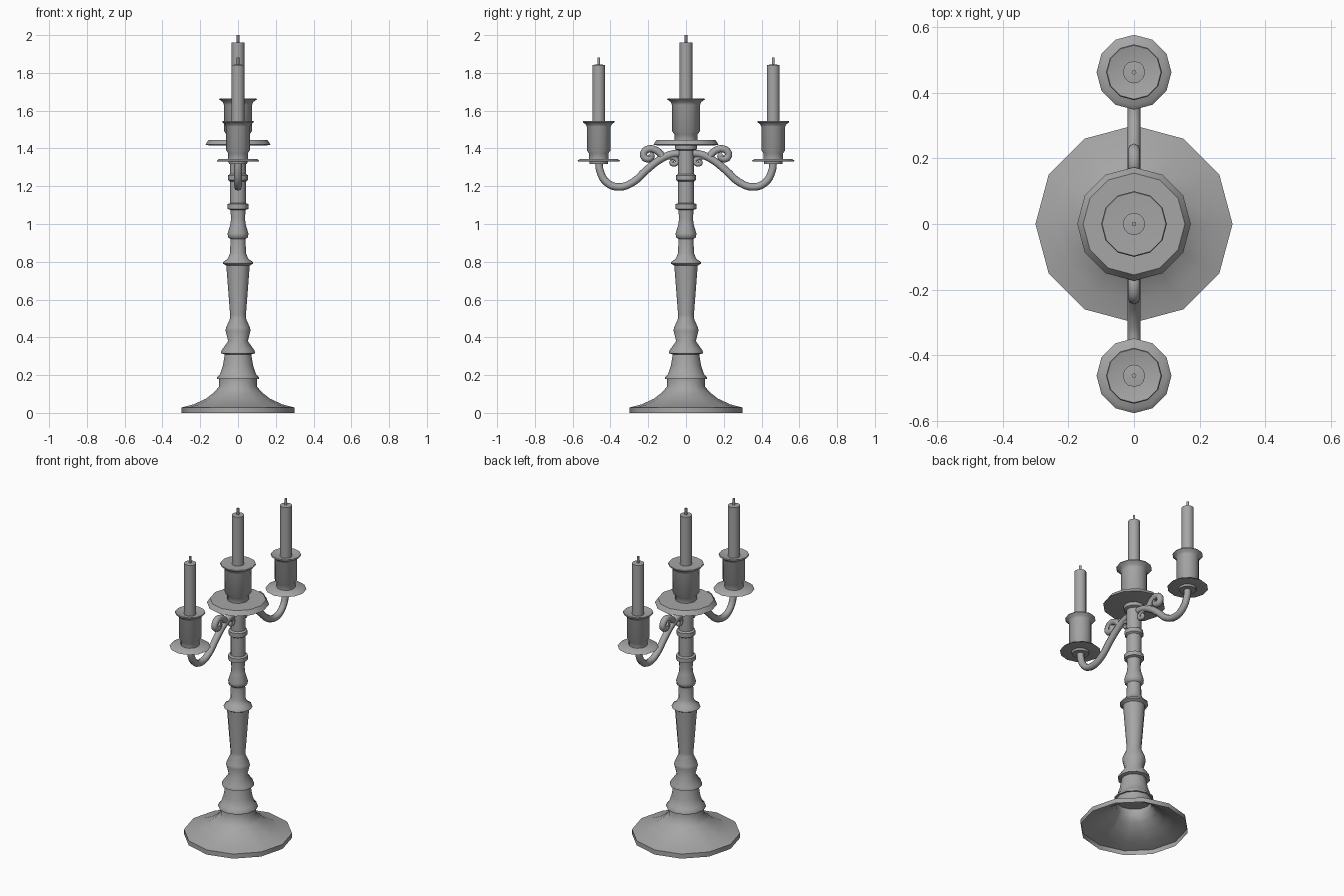
import bpy, bmesh, math

if "Cube" in bpy.data.objects:
    bpy.data.objects.remove(bpy.data.objects["Cube"])

SIDES = 12

grey = bpy.data.materials.new("dark_metal")
grey.diffuse_color = (0.38, 0.38, 0.38, 1)
grey.use_nodes = True
grey.node_tree.nodes["Principled BSDF"].inputs["Base Color"].default_value = grey.diffuse_color


def finish(obj, angle=35):
    obj.data.materials.clear()
    obj.data.materials.append(grey)
    bpy.ops.object.select_all(action='DESELECT')
    obj.select_set(True)
    bpy.context.view_layer.objects.active = obj
    bpy.ops.object.shade_smooth_by_angle(angle=math.radians(angle))


def lathe(name, profile, y=0.0, angle=50):
    """Spin an (r, z) profile around the vertical axis; r = 0 closes with a point."""
    bm = bmesh.new()
    rings = []
    for r, z in profile:
        if r == 0:
            rings.append([bm.verts.new((0, y, z))] * SIDES)
        else:
            rings.append([bm.verts.new((r * math.cos(2 * math.pi * i / SIDES),
                                        y + r * math.sin(2 * math.pi * i / SIDES), z))
                          for i in range(SIDES)])
    for a, b in zip(rings, rings[1:]):
        for i in range(SIDES):
            j = (i + 1) % SIDES
            quad = list(dict.fromkeys((a[i], a[j], b[j], b[i])))
            bm.faces.new(quad)
    mesh = bpy.data.meshes.new(name)
    bm.to_mesh(mesh)
    bm.free()
    obj = bpy.data.objects.new(name, mesh)
    bpy.context.collection.objects.link(obj)
    finish(obj, angle)
    return obj


def tube(name, points, radius, side):
    """Smooth round tube through (y, z) points, mirrored by side."""
    curve = bpy.data.curves.new(name, 'CURVE')
    curve.dimensions = '3D'
    curve.bevel_depth = radius
    curve.bevel_resolution = 2
    curve.resolution_u = 4
    curve.use_fill_caps = True
    spline = curve.splines.new('BEZIER')
    spline.bezier_points.add(len(points) - 1)
    for p, (y, z) in zip(spline.bezier_points, points):
        p.co = (0, side * y, z)
        p.handle_left_type = p.handle_right_type = 'AUTO'
    obj = bpy.data.objects.new(name, curve)
    bpy.context.collection.objects.link(obj)
    bpy.ops.object.select_all(action='DESELECT')
    obj.select_set(True)
    bpy.context.view_layer.objects.active = obj
    bpy.ops.object.convert(target='MESH')
    finish(bpy.context.object, 60)


def candle(name, y, bottom, top):
    lathe(name, [(0, bottom), (0.034, bottom), (0.034, top), (0, top + 0.003)], y)
    lathe(name + "_wick", [(0.007, top - 0.01), (0.007, top + 0.04), (0, top + 0.04)], y)


# Foot, hollow underneath
lathe("foot", [(0.30, 0), (0.30, 0.028), (0.235, 0.045), (0.17, 0.075),
               (0.125, 0.11), (0.10, 0.14), (0.10, 0.18)])

# Turned stem
lathe("stem", [
    (0, 0.18), (0.11, 0.18), (0.11, 0.19), (0.095, 0.205), (0.08, 0.25), (0.07, 0.31),
    (0.09, 0.315), (0.088, 0.33), (0.052, 0.38), (0.066, 0.435), (0.064, 0.45),
    (0.042, 0.50), (0.042, 0.52), (0.062, 0.78), (0.08, 0.79), (0.078, 0.80),
    (0.055, 0.815), (0.042, 0.845), (0.04, 0.92), (0.053, 0.93), (0.055, 0.95),
    (0.04, 1.00), (0.037, 1.03), (0.04, 1.075), (0.055, 1.08), (0.055, 1.105),
    (0.042, 1.11), (0.042, 1.225), (0.052, 1.232), (0.052, 1.258), (0.042, 1.265),
    (0.042, 1.39), (0.058, 1.395), (0.058, 1.42), (0, 1.42)])

# Central drip pan, cup and candle
lathe("centre_pan", [(0, 1.416), (0.15, 1.416), (0.173, 1.42), (0.155, 1.446), (0, 1.446)])
lathe("centre_cup", [(0.06, 1.445), (0.06, 1.475), (0.074, 1.49), (0.074, 1.63),
                     (0.08, 1.645), (0.10, 1.66), (0.097, 1.665), (0, 1.66)])
candle("centre_candle", 0, 1.64, 1.96)

arm = [(0.462, 1.335), (0.455, 1.28), (0.42, 1.22), (0.355, 1.196), (0.28, 1.222),
       (0.21, 1.285), (0.14, 1.34), (0.08, 1.368), (0.02, 1.375)]
large_scroll = [(0.12, 1.35), (0.142, 1.378), (0.165, 1.393), (0.195, 1.398), (0.222, 1.38),
                (0.222, 1.355), (0.20, 1.345), (0.184, 1.358), (0.195, 1.368)]
small_scroll = [(0.12, 1.352), (0.095, 1.354), (0.06, 1.347), (0.046, 1.332),
                (0.058, 1.317), (0.077, 1.322), (0.07, 1.335)]

# Side arms with their scrolls, pans, cups and candles
for side, tag in ((-1, "front"), (1, "back")):
    y = side * 0.462
    tube(tag + "_arm", arm, 0.02, side)
    tube(tag + "_large_scroll", large_scroll, 0.019, side)
    tube(tag + "_small_scroll", small_scroll, 0.012, side)
    lathe(tag + "_pan", [(0, 1.318), (0.048, 1.318), (0.05, 1.33), (0.10, 1.33),
                         (0.114, 1.333), (0.10, 1.345), (0, 1.345)], y)
    # cup with a shallow funnel inside the rim
    lathe(tag + "_cup", [(0.052, 1.343), (0.052, 1.375), (0.063, 1.39), (0.063, 1.515),
                         (0.07, 1.528), (0.085, 1.54), (0.082, 1.545), (0, 1.525)], y)
    candle(tag + "_candle", y, 1.515, 1.842)
